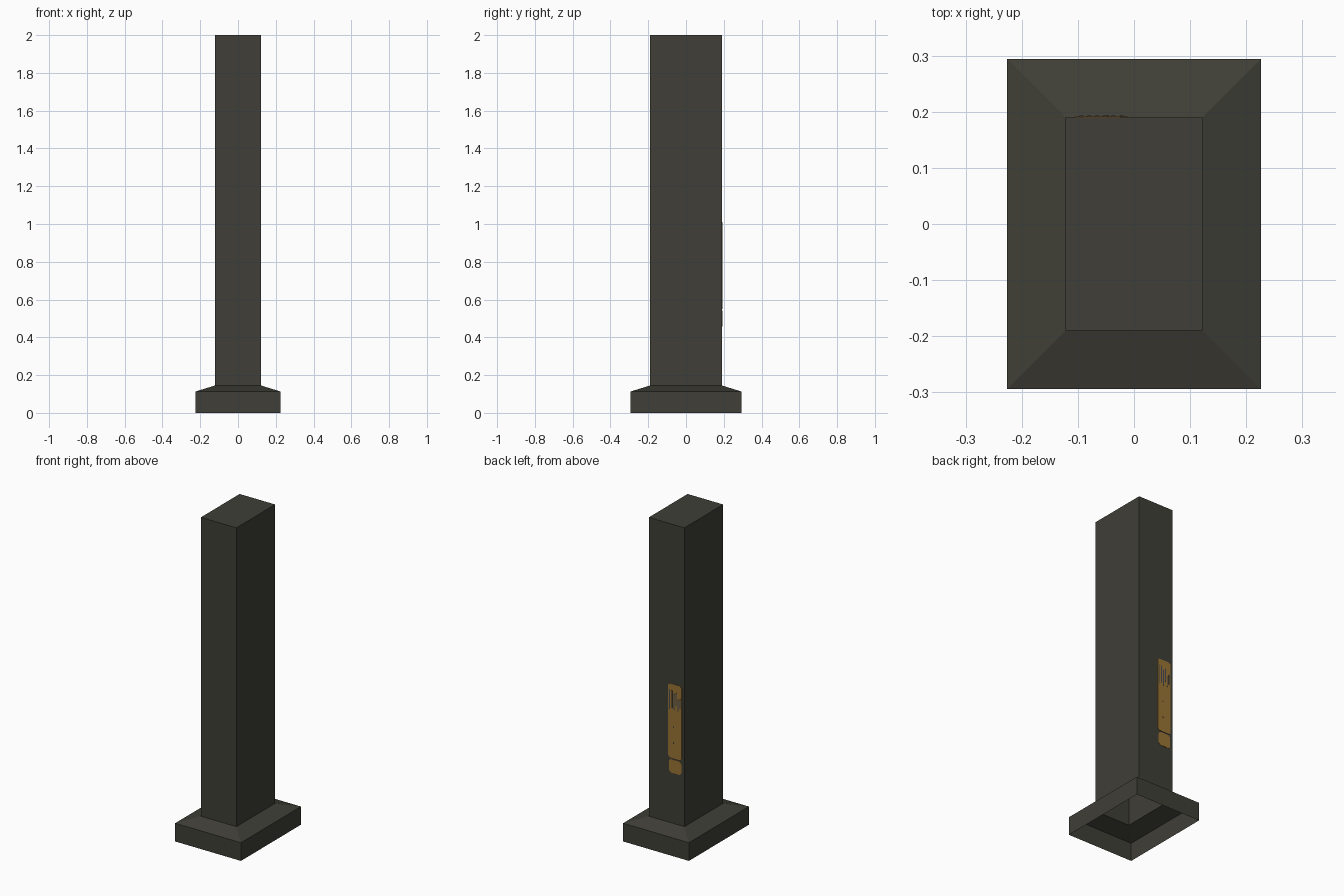
import bpy, bmesh

if "Cube" in bpy.data.objects:
    bpy.data.objects.remove(bpy.data.objects["Cube"])


def material(name, rgb):
    m = bpy.data.materials.new(name)
    m.diffuse_color = (*rgb, 1)
    m.use_nodes = True
    m.node_tree.nodes["Principled BSDF"].inputs["Base Color"].default_value = m.diffuse_color
    return m


STONE = material("dark_stone", (0.050, 0.049, 0.038))
OCHRE = material("ochre_paint", (0.32, 0.175, 0.035))
SLATE = material("slate_blue", (0.055, 0.065, 0.095))


def finish(name, bm, mat):
    me = bpy.data.meshes.new(name)
    bm.normal_update()
    bm.to_mesh(me)
    bm.free()
    me.materials.append(mat)
    ob = bpy.data.objects.new(name, me)
    bpy.context.collection.objects.link(ob)
    return ob


# Pillar: stacked rectangles joined into one shell, open underneath
bm = bmesh.new()
rings = []
for hx, hy, z in [(0.226, 0.294, 0), (0.226, 0.294, 0.113),
                  (0.122, 0.19, 0.145), (0.122, 0.19, 2.0)]:
    rings.append([bm.verts.new((sx * hx, sy * hy, z))
                  for sx, sy in [(-1, -1), (1, -1), (1, 1), (-1, 1)]])
for low, high in zip(rings, rings[1:]):
    for i in range(4):
        j = (i + 1) % 4
        bm.faces.new((low[i], low[j], high[j], high[i]))
bm.faces.new(rings[-1])
finish("pillar", bm, STONE)


def plate(name, x0, x1, z0, z1, mat, corner=0.0, y=0.19, depth=0.002):
    """Thin painted plate on the back face, with clipped corners."""
    c = corner
    if c:
        pts = [(x0 + c, z0), (x0, z0 + c), (x0, z1 - c), (x0 + c, z1),
               (x1 - c, z1), (x1, z1 - c), (x1, z0 + c), (x1 - c, z0)]
    else:
        pts = [(x0, z0), (x0, z1), (x1, z1), (x1, z0)]
    bm = bmesh.new()
    back = [bm.verts.new((x, y, z)) for x, z in pts]
    front = [bm.verts.new((x, y + depth, z)) for x, z in pts]
    bm.faces.new(front)
    n = len(pts)
    for i in range(n):
        j = (i + 1) % n
        bm.faces.new((back[i], back[j], front[j], front[i]))
    bmesh.ops.recalc_face_normals(bm, faces=bm.faces)
    return finish(name, bm, mat)


# Painted panel on the back: main strip and a shorter foot below a gap
plate("painted_strip", -0.105, -0.012, 0.55, 1.01, OCHRE, 0.012)
plate("painted_foot", -0.102, -0.018, 0.458, 0.542, OCHRE, 0.012)

# Slate streaks of uneven length near the top of the strip
for i, (x, z0, z1) in enumerate([(-0.022, 0.85, 0.97), (-0.037, 0.86, 0.97),
                                 (-0.052, 0.85, 0.95), (-0.066, 0.88, 0.96),
                                 (-0.080, 0.85, 0.92), (-0.094, 0.87, 0.93)]):
    plate(f"streak_{i + 1}", x - 0.003, x + 0.003, z0, z1, SLATE,
          y=0.192, depth=0.001)

# Two small dark chips on the strip
for i, z in enumerate((0.64, 0.74)):
    plate(f"chip_{i + 1}", -0.053, -0.045, z, z + 0.008, STONE,
          y=0.192, depth=0.001)
